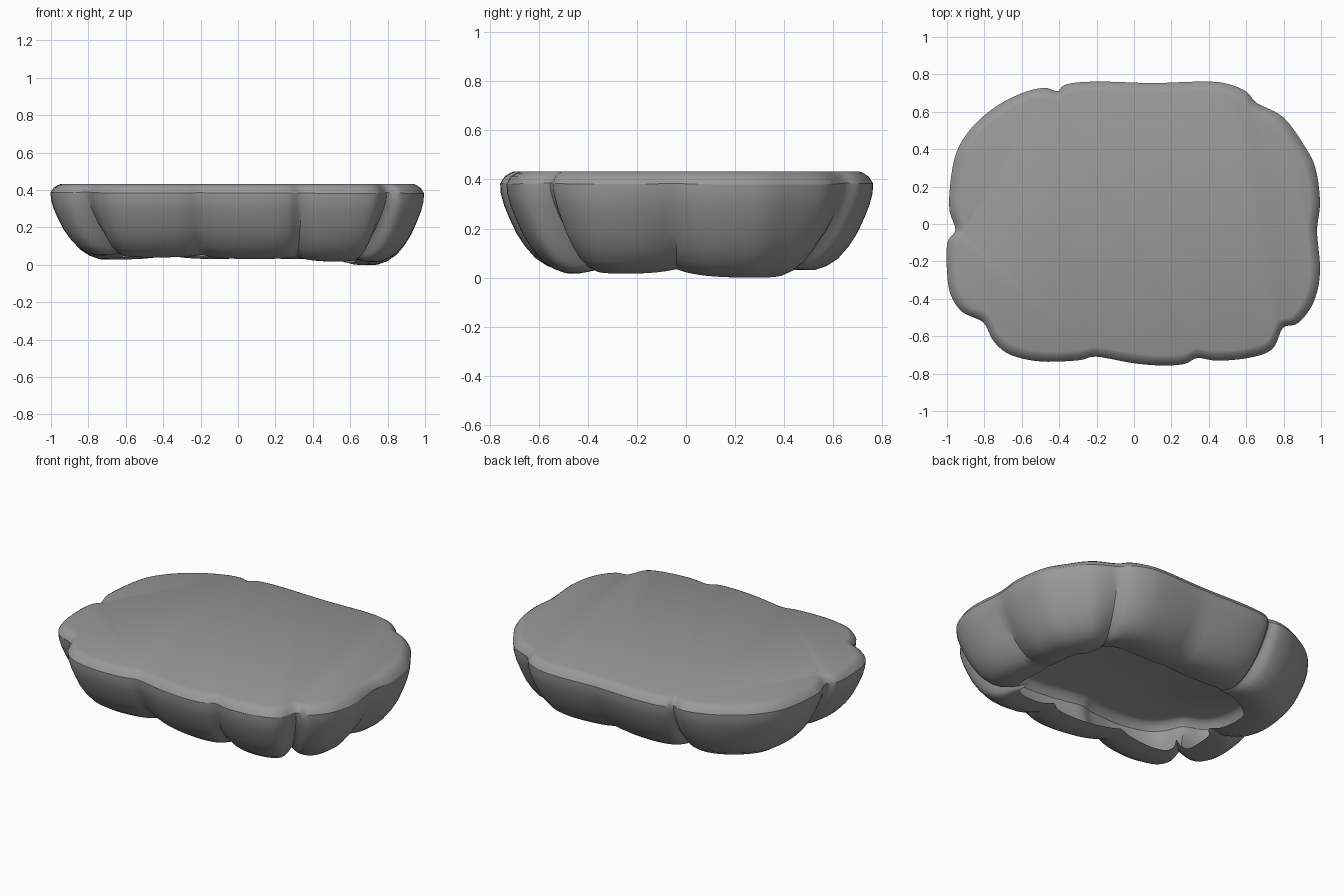
import bpy, bmesh, math
from mathutils import Vector

if "Cube" in bpy.data.objects:
    bpy.data.objects.remove(bpy.data.objects["Cube"])

# Plan outline at the widest level, one row per boulder lobe (each row starts at a groove)
LOBES = [
    [(.982, -.04), (.995, .12), (.97, .3), (.91, .42), (.8, .57)],
    [(.66, .65), (.6, .71), (.5, .75), (.38, .762)],
    [(.1, .755), (-.2, .762), (-.36, .75)],
    [(-.41, .715), (-.48, .73), (-.6, .70), (-.75, .62), (-.88, .5), (-.96, .35), (-.99, .1)],
    [(-.96, -.03), (-1, -.1), (-1, -.26), (-.98, -.38), (-.92, -.47)],
    [(-.81, -.53), (-.75, -.63), (-.66, -.70), (-.5, -.735), (-.3, -.73)],
    [(-.2, -.712), (0, -.745), (.15, -.757), (.27, -.75)],
    [(.34, -.72), (.45, -.732), (.62, -.715), (.74, -.67)],
    [(.8, -.56), (.88, -.53), (.96, -.42), (.995, -.26)],
]
LOW = [0, .03, .03, .03, .05, .04, .03, .015, .015]      # lowest height of each lobe
DEPTH = [.035, .04, .02, .04, .04, .05, .025, .03, .05]  # groove depth at each lobe start

# Wall section: (inset, height), from the top edge down and under to the open rim
SECTION = [(.055, 1), (.04, .985), (.018, .95), (0, .88), (.002, .78), (.015, .66), (.036, .53),
           (.064, .38), (.098, .25), (.14, .13), (.19, .05), (.24, .01), (.30, .01), (.37, .04)]
TOP, STEPS = .437, 5


def spline(a, b, c, d, t):
    return .5 * (2*b + (c - a)*t + (2*a - 5*b + 4*c - d)*t*t + (3*b - a - 3*c + d)*t**3)


# Sample the outline
points = [Vector(p) for lobe in LOBES for p in lobe]
owner = [i for i, lobe in enumerate(LOBES) for _ in lobe]
grooves = [Vector(lobe[0]) for lobe in LOBES]
n, count = len(points), len(LOBES)
samples = []
for i in range(n):
    quad = [points[(i + k) % n] for k in (-1, 0, 1, 2)]
    for s in range(STEPS):
        samples.append((spline(*quad, s / STEPS), owner[i]))

# Loft the section round the outline, pinching it in at each groove
bm = bmesh.new()
columns = []
for p, lobe in samples:
    inward = -Vector((p.x * abs(p.x), p.y * abs(p.y) / .76**3)).normalized()
    pinch = [math.exp(-(p - g).length / .09) for g in grooves]
    dent = sum(k * d for k, d in zip(pinch, DEPTH))
    after, before = (lobe + 1) % count, (lobe - 1) % count
    near = max(pinch)
    other = after if pinch[after] > pinch[lobe] else before
    low = LOW[lobe] * (1 - near / 2) + LOW[other] * near / 2 + .8 * dent
    col = []
    for j, (inset, h) in enumerate(SECTION):
        under = min(1, (len(SECTION) - 1 - j) / 4)      # grooves fade out at the open rim
        q = p + inward * (inset + dent * (1 - h) * under)
        col.append(bm.verts.new((q.x, q.y, low + (TOP - low) * h)))
    columns.append(col)
for a, b in zip(columns, columns[1:] + columns[:1]):
    for j in range(len(SECTION) - 1):
        bm.faces.new((a[j], a[j + 1], b[j + 1], b[j]))

# Flat top
bm.faces.new([c[0] for c in columns])
bmesh.ops.recalc_face_normals(bm, faces=bm.faces)
if max(bm.faces, key=lambda f: f.calc_area()).normal.z < 0:
    bmesh.ops.reverse_faces(bm, faces=bm.faces)

# Rest the lowest point on the ground
drop = min(v.co.z for v in bm.verts)
for v in bm.verts:
    v.co.z -= drop

mesh = bpy.data.meshes.new("rock_platform")
bm.to_mesh(mesh)
bm.free()
platform = bpy.data.objects.new("rock_platform", mesh)
bpy.context.collection.objects.link(platform)
bpy.context.view_layer.objects.active = platform
platform.select_set(True)
bpy.ops.object.shade_smooth_by_angle(angle=math.radians(30))

# Dark grey stone
stone = bpy.data.materials.new("dark_stone")
stone.diffuse_color = (.32, .32, .32, 1)
stone.use_nodes = True
stone.node_tree.nodes["Principled BSDF"].inputs["Base Color"].default_value = stone.diffuse_color
mesh.materials.append(stone)
